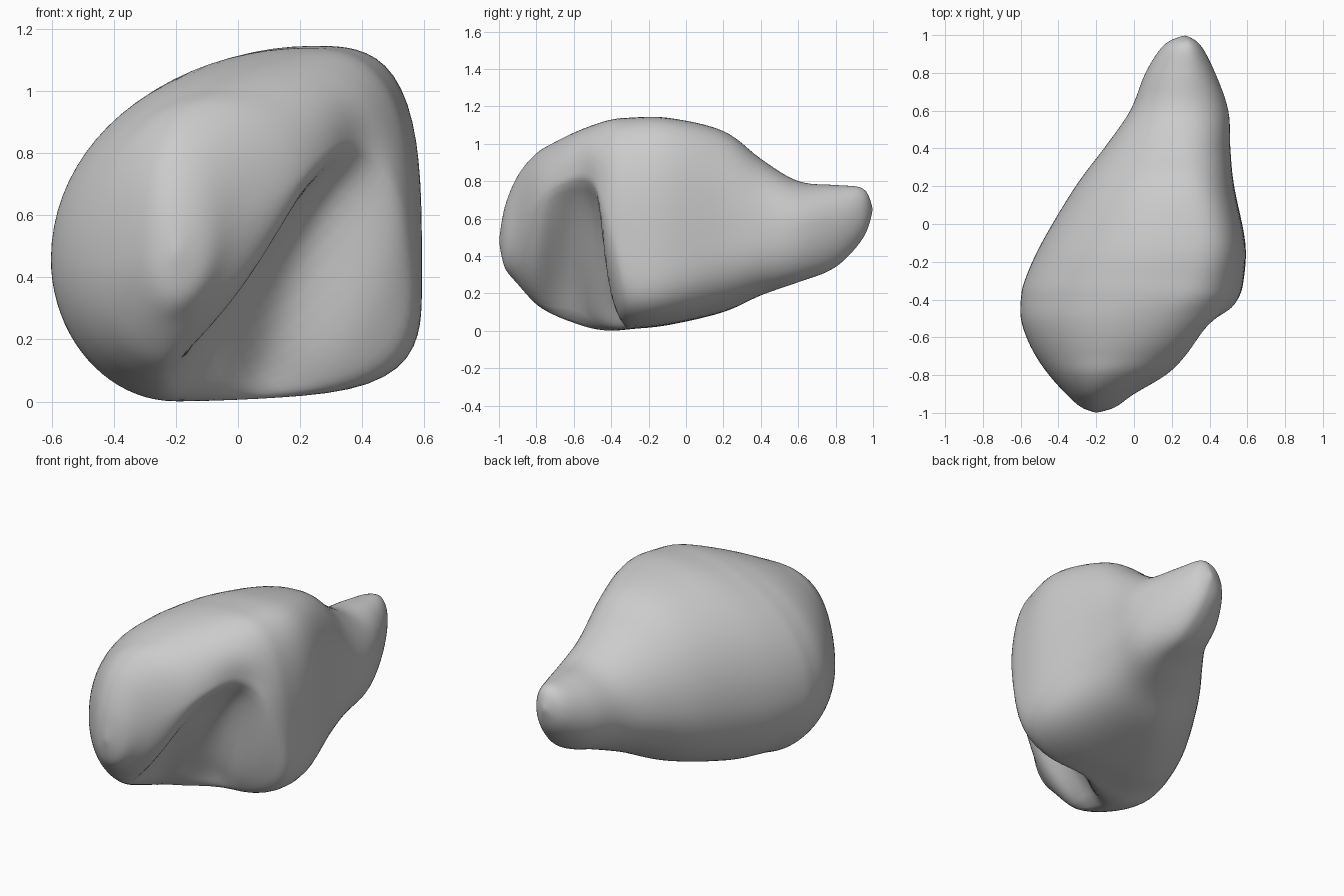
import bpy, bmesh, math
from mathutils import Vector

if "Cube" in bpy.data.objects:
    bpy.data.objects.remove(bpy.data.objects["Cube"], do_unlink=True)

# Stations along the body: y, left (x, z), right (x, z), top (x, z), bottom (x, z),
# fullness of the lower right quarter (below one is hollow, above two is boxy)
STATIONS = [
    (-.97, -.28, .48, -.1, .5, -.2, .66, -.2, .34, 2),
    (-.9, -.36, .47, 0, .58, -.18, .83, -.22, .25, 1.8),
    (-.8, -.45, .46, .17, .68, -.12, .95, -.22, .14, 1.3),
    (-.7, -.52, .46, .28, .77, -.04, 1.01, -.22, .08, 1),
    (-.6, -.57, .46, .38, .81, .04, 1.06, -.21, .04, .9),
    (-.5, -.6, .46, .48, .74, .12, 1.1, -.2, .01, 1.1),
    (-.4, -.6, .46, .55, .55, .2, 1.13, -.2, 0, 2.2),
    (-.3, -.58, .46, .58, .42, .22, 1.14, -.15, .01, 3.8),
    (-.1, -.49, .47, .59, .42, .24, 1.14, -.1, .03, 3.8),
    (.2, -.31, .5, .53, .5, .25, 1.07, .05, .1, 3),
    (.4, -.16, .5, .51, .52, .25, .92, .2, .19, 2.5),
    (.6, -.02, .52, .5, .55, .26, .8, .3, .26, 2.3),
    (.8, .06, .56, .43, .58, .27, .78, .3, .34, 2),
    (.95, .16, .62, .35, .63, .28, .76, .28, .5, 2),
]
STEPS = 6       # rings between stations
QUARTER = 20    # points in each quarter of a ring


def pole(y, x, z):
    """A station shrunk to a single point."""
    return (y,) + (x, z) * 4 + (2,)


def blend(a, b, c, d, t):
    """Smooth curve from b to c, with a and d as neighbours."""
    return [q + t / 2 * (r - p + t * (2 * p - 5 * q + 4 * r - s + t * (3 * (q - r) + s - p)))
            for p, q, r, s in zip(a, b, c, d)]


def ring(station):
    """Four joined curve quarters through the right, top, left and bottom points."""
    y, xl, zl, xr, zr, xt, zt, xb, zb, low_right = station
    high_right = 2.1 + 1.3 * math.exp(-((y + .1) / .35) ** 2)
    right, top, left, bottom = (xr, zr), (xt, zt), (xl, zl), (xb, zb)
    quarters = [(right, top, high_right), (left, top, 2), (left, bottom, 2),
                (right, bottom, max(low_right, .8))]
    points = []
    for i, (side, end, power) in enumerate(quarters):
        for k in range(QUARTER):
            angle = k / QUARTER * math.pi / 2
            if i % 2:
                angle = math.pi / 2 - angle
            c, s = math.cos(angle), max(math.sin(angle), 0)
            size = (abs(c) ** power + s ** power) ** (-1 / power)
            # side point at angle zero, end point at a right angle
            points.append(Vector((end[0] + (side[0] - end[0]) * c * size, y,
                                  side[1] + (end[1] - side[1]) * s * size)))
    return points


def press_groove(p):
    """Push the front notch back along a slanting line."""
    start, end = Vector((.12, -.42, .12)), Vector((.32, -.48, .8))
    along = end - start
    t = min(max((p - start).dot(along) / along.length_squared, 0), 1)
    distance = (p - start - along * t).length
    push = .1 * math.exp(-(distance / .14) ** 2)
    return p + Vector((-.3, 1, 0)) * push


# Body: rings lofted from the broad front lobe to the narrow tail
front, back = pole(-1, -.2, .48), pole(1, .27, .65)
rows = [front, front] + STATIONS + [back, back]
rings = []
for i in range(1, len(rows) - 2):
    for k in range(STEPS):
        rings.append(ring(blend(*rows[i - 1:i + 3], k / STEPS)))
rings.append(ring(back))

bm = bmesh.new()
loops = [[bm.verts.new(press_groove(p)) for p in points] for points in rings]
for a, b in zip(loops, loops[1:]):
    for k in range(len(a)):
        j = (k + 1) % len(a)
        bm.faces.new((a[k], a[j], b[j], b[k]))
bmesh.ops.remove_doubles(bm, verts=bm.verts, dist=.0005)
bmesh.ops.recalc_face_normals(bm, faces=bm.faces)
mesh = bpy.data.meshes.new("stone_body")
bm.to_mesh(mesh)
bm.free()
body = bpy.data.objects.new("stone_body", mesh)
bpy.context.collection.objects.link(body)

# Soften the surface a little
soften = body.modifiers.new("soften", "SMOOTH")
soften.factor = .5
soften.iterations = 4

# Plain grey finish
grey = bpy.data.materials.new("plain_grey")
grey.use_nodes = True
colour = (.6, .6, .6, 1)
grey.diffuse_color = colour
grey.node_tree.nodes["Principled BSDF"].inputs["Base Color"].default_value = colour
mesh.materials.append(grey)
for face in mesh.polygons:
    face.use_smooth = True
